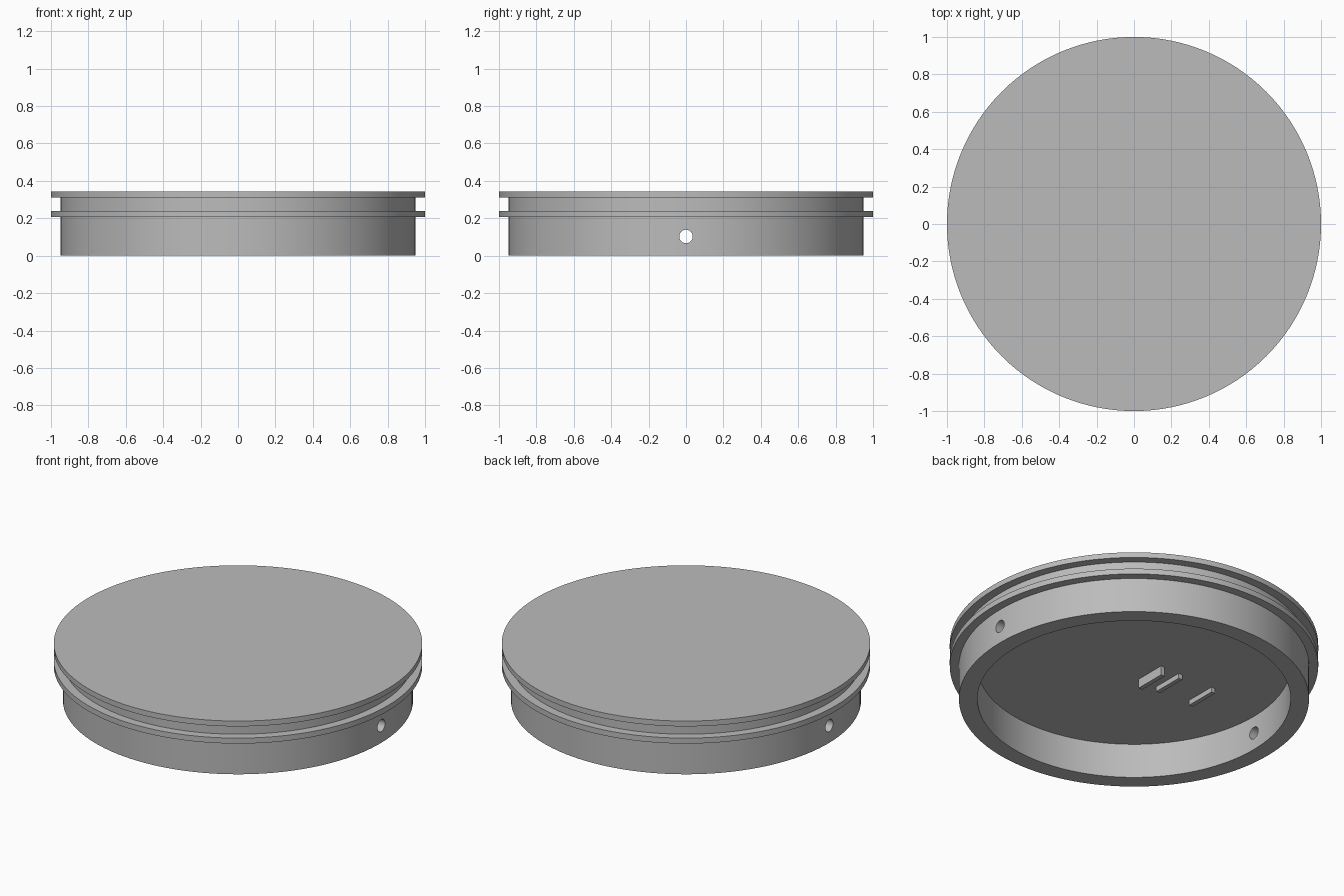
import bpy
import bmesh
import math

cube = bpy.data.objects.get("Cube")
if cube:
    bpy.data.objects.remove(cube, do_unlink=True)

SEGMENTS = 128
CEILING = 0.207

grey = bpy.data.materials.new("plain_grey")
grey.use_nodes = True
colour = (0.5, 0.5, 0.5, 1)
grey.diffuse_color = colour
grey.node_tree.nodes["Principled BSDF"].inputs["Base Color"].default_value = colour


def add_object(name, bm):
    bmesh.ops.recalc_face_normals(bm, faces=bm.faces)
    mesh = bpy.data.meshes.new(name)
    bm.to_mesh(mesh)
    bm.free()
    mesh.materials.append(grey)
    obj = bpy.data.objects.new(name, mesh)
    bpy.context.collection.objects.link(obj)
    return obj


def lathe(name, profile):
    """Turn a radius/height profile round z, capping both ends."""
    bm = bmesh.new()
    rings = []
    for radius, z in profile:
        angles = [math.tau * i / SEGMENTS for i in range(SEGMENTS)]
        rings.append([bm.verts.new((radius * math.cos(a), radius * math.sin(a), z)) for a in angles])
    for low, high in zip(rings, rings[1:]):
        for i in range(SEGMENTS):
            j = (i + 1) % SEGMENTS
            bm.faces.new((low[i], low[j], high[j], high[i]))
    bm.faces.new(rings[0])
    bm.faces.new(rings[-1])
    return add_object(name, bm)


def select_only(obj):
    bpy.ops.object.select_all(action="DESELECT")
    obj.select_set(True)
    bpy.context.view_layer.objects.active = obj


# Hollow lid: recess ceiling, skirt, two flanges with a groove, flat top
lid = lathe("lid", [
    (0.85, CEILING), (0.85, 0), (0.95, 0),
    (0.95, 0.207), (1, 0.207), (1, 0.24), (0.95, 0.24),
    (0.95, 0.31), (1, 0.31), (1, 0.342),
])

# Pin holes through both sides of the skirt
bpy.ops.mesh.primitive_cylinder_add(
    vertices=32, radius=0.036, depth=3, location=(0, 0, 0.103), rotation=(0, math.pi / 2, 0))
drill = bpy.context.object
drill.name = "pin_hole_cutter"
drill.data.materials.append(grey)
drill.hide_render = True
select_only(lid)
cut = lid.modifiers.new("pin_holes", "BOOLEAN")
cut.operation = "DIFFERENCE"
cut.solver = "EXACT"
cut.object = drill
bpy.ops.object.modifier_apply(modifier=cut.name)
bpy.data.objects.remove(drill, do_unlink=True)
select_only(lid)
bpy.ops.object.shade_smooth_by_angle(angle=math.radians(30))

# Small ribs hanging from the recess ceiling
for name, x, drop in (("tall_rib", -0.125, 0.055),
                      ("middle_rib", -0.25, 0.03),
                      ("outer_rib", -0.482, 0.03)):
    bm = bmesh.new()
    bmesh.ops.create_cube(bm, size=1)
    bmesh.ops.scale(bm, vec=(0.026, 0.19, drop), verts=bm.verts)
    bmesh.ops.translate(bm, vec=(x, 0, CEILING - drop / 2), verts=bm.verts)
    add_object(name, bm)
